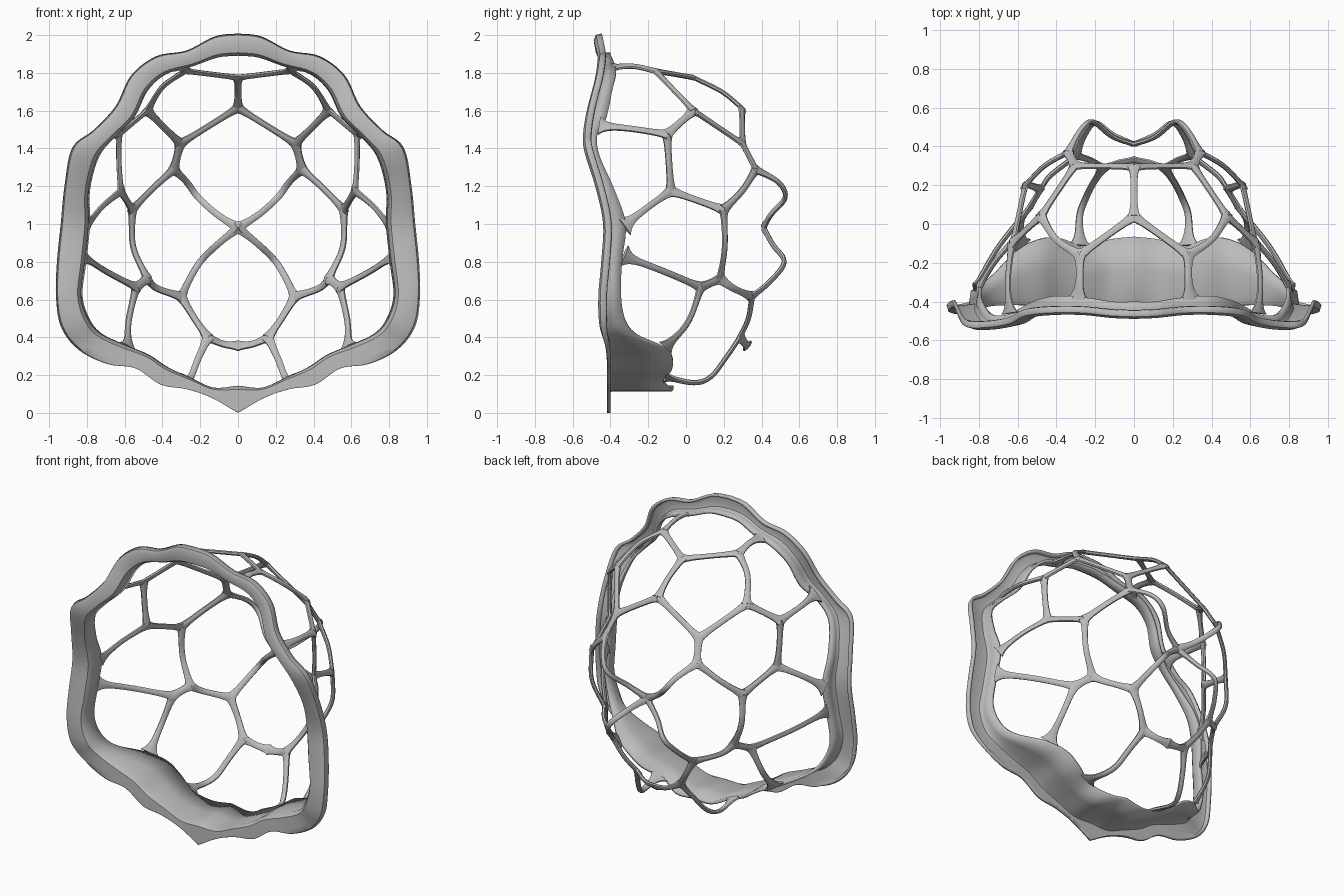
import bpy, bmesh, math
from mathutils import Vector

cube = bpy.data.objects.get("Cube")
if cube:
    bpy.data.objects.remove(cube, do_unlink=True)

# One plain grey for the whole frame
grey = bpy.data.materials.new("plain_grey")
grey.use_nodes = True
colour = (0.5, 0.5, 0.5, 1)
grey.diffuse_color = colour
grey.node_tree.nodes["Principled BSDF"].inputs["Base Color"].default_value = colour


def spline(points, steps):
    """Catmull-Rom samples through points of any dimension."""
    pts = [Vector(p) for p in points]
    pts = [pts[0] * 2 - pts[1]] + pts + [pts[-1] * 2 - pts[-2]]
    out = []
    for a, b, c, d in zip(pts, pts[1:], pts[2:], pts[3:]):
        for i in range(steps):
            t = i / steps
            out.append(b + (c - a) * (t / 2)
                       + (a * 2 - b * 5 + c * 4 - d) * (t * t / 2)
                       + (b * 3 - a - c * 3 + d) * (t ** 3 / 2))
    return out + [pts[-2]]


def finish(bm, name, mirror=True, thickness=0):
    """Turn the bmesh into a shaded, optionally mirrored, object."""
    bmesh.ops.recalc_face_normals(bm, faces=bm.faces)
    mesh = bpy.data.meshes.new(name)
    bm.to_mesh(mesh)
    bm.free()
    mesh.materials.append(grey)
    obj = bpy.data.objects.new(name, mesh)
    bpy.context.collection.objects.link(obj)
    if mirror:
        mod = obj.modifiers.new("mirror", 'MIRROR')
        mod.use_clip = True
    if thickness:
        mod = obj.modifiers.new("thickness", 'SOLIDIFY')
        mod.thickness = thickness
        mod.offset = 0
    bpy.ops.object.select_all(action='DESELECT')
    obj.select_set(True)
    bpy.context.view_layer.objects.active = obj
    bpy.ops.object.shade_smooth_by_angle(angle=math.radians(40))
    return obj


def bridge(bm, rings, closed=False):
    for a, b in zip(rings, rings[1:]):
        n = len(a)
        for i in range(n if closed else n - 1):
            j = (i + 1) % n
            bm.faces.new((a[i], a[j], b[j], b[i]))


# Rim and lower tray: outer x, outer z, inner x, inner z, front y, back y
rim_rows = [
    (0, 2, 0, 1.9, -.48, -.4),
    (.12, 1.985, .11, 1.89, -.475, -.4),
    (.27, 1.91, .24, 1.845, -.46, -.38),
    (.43, 1.88, .39, 1.8, -.46, -.37),
    (.56, 1.78, .49, 1.71, -.475, -.39),
    (.64, 1.62, .56, 1.57, -.515, -.42),
    (.76, 1.49, .66, 1.47, -.535, -.47),
    (.87, 1.4, .75, 1.36, -.53, -.46),
    (.91, 1.2, .8, 1.18, -.47, -.38),
    (.93, 1, .8, 1, -.43, -.32),
    (.95, .8, .82, .8, -.44, -.34),
    (.955, .62, .84, .62, -.455, -.345),
    (.93, .46, .8, .49, -.45, -.32),
    (.84, .34, .73, .41, -.42, -.26),
    (.69, .26, .6, .35, -.41, -.13),
    (.54, .235, .48, .3, -.41, -.075),
    (.41, .15, .38, .235, -.41, -.075),
    (.27, .125, .25, .175, -.41, -.12),
    (.14, .08, .13, .125, -.41, -.08),
    (0, 0, 0, .135, -.41, -.065),
]
bm = bmesh.new()
rings = []
for ox, oz, ix, iz, front, back in spline(rim_rows, 5):
    lip = min(1, max(0, (oz - .25) * 4))      # the lower lip is flat
    section = [
        (ox, front + .035 * lip, oz),
        (ox * .94 + ix * .06, front + .008 * lip, oz * .94 + iz * .06),
        (ox * .7 + ix * .3, front, oz * .7 + iz * .3),
        (ox * .12 + ix * .88, front + .01 * lip, oz * .12 + iz * .88),
        (ix, front + .03, iz),
        (ix, (front + back) / 2, iz),
        (ix * .99, back, iz),
    ]
    rings.append([bm.verts.new(p) for p in section])
bridge(bm, rings)
finish(bm, "rim_and_tray", thickness=.018)

# Lattice junctions on the model's left half
crown = (0, .04, 1.775)
crown_back = (0, .295, 1.615)
top = (.28, -.16, 1.81)
shoulder = (.48, .04, 1.6)
temple = (.63, -.1, 1.475)
side = (.62, -.08, 1.175)
back_upper = (.305, .3, 1.425)
back_mid = (.34, .37, 1.29)
flank = (.56, .2, 1.075)
centre = (0, .41, .98)
hip = (.48, .18, .71)
hip_front = (.54, .08, .665)
back_lower = (.3, .35, .615)
tail = (.16, .285, .4)
tail_centre = (0, .325, .355)

# Struts: name, path, whether it widens where it meets the rim at its end
struts = [
    ("crown_strut", [crown, top], False),
    ("top_rim_strut", [top, (.28, -.28, 1.835), (.29, -.39, 1.83)], True),
    ("top_side_strut", [top, (.4, -.08, 1.725), shoulder], False),
    ("shoulder_strut", [shoulder, temple], False),
    ("temple_rim_strut", [temple, (.65, -.3, 1.505), (.64, -.46, 1.52)], True),
    ("temple_side_strut", [temple, (.63, -.09, 1.32), side], False),
    ("shoulder_back_strut", [shoulder, back_upper], False),
    ("crown_back_strut", [crown_back, back_upper], False),
    ("back_short_strut", [back_upper, back_mid], False),
    ("back_flank_strut", [back_mid, (.46, .3, 1.18), flank], False),
    ("side_flank_strut", [side, flank], False),
    ("side_rim_strut", [side, (.72, -.2, 1.09), (.8, -.33, .99)], True),
    ("flank_strut", [flank, (.555, .205, .88), hip], False),
    ("upper_cross_strut", [back_mid, (.27, .49, 1.22), (.21, .525, 1.14),
                           (.11, .45, 1.05), centre], False),
    ("lower_cross_strut", [back_lower, (.26, .45, .7), (.2, .52, .8),
                           (.11, .46, .89), centre], False),
    ("hip_back_strut", [hip, (.43, .25, .66), back_lower], False),
    ("hip_short_strut", [hip, hip_front], False),
    ("hip_rim_strut", [hip_front, (.7, -.12, .75), (.82, -.33, .83)], True),
    ("hip_tray_strut", [hip_front, (.58, .01, .48), (.58, -.11, .345)], True),
    ("tail_strut", [back_lower, (.23, .33, .5), tail], False),
    ("tail_centre_strut", [tail, (.08, .315, .365), tail_centre], False),
    ("tail_tray_strut", [tail, (.21, .21, .29), (.25, .13, .19),
                         (.28, .04, .16), (.28, -.11, .19)], True),
    ("crown_centre_strut", [crown, (0, .19, 1.7), crown_back], False),
]

HUB = Vector((0, -.4, .95))


def build_strut(name, path, meets_rim):
    """Flat rounded band facing outward, flared at both ends."""
    pts = spline(path, 12 if len(path) < 4 else 7)
    dist = [0]
    for a, b in zip(pts, pts[1:]):
        dist.append(dist[-1] + (b - a).length)
    bm = bmesh.new()
    rings = []
    last = len(pts) - 1
    for i, p in enumerate(pts):
        along = (pts[min(i + 1, last)] - pts[max(i - 1, 0)]).normalized()
        out = p - HUB
        out = (out - along * out.dot(along)).normalized()
        across = along.cross(out)
        half = .017 + .016 * math.exp(-dist[i] / .035)
        end_flare = .045 if meets_rim else .016
        half += end_flare * math.exp(-(dist[-1] - dist[i]) / .035)
        ring = []
        for k in range(8):
            a = math.tau * (k + .5) / 8
            ring.append(bm.verts.new(p + across * (half * 1.08 * math.cos(a))
                                     + out * (.013 * math.sin(a))))
        rings.append(ring)
    bridge(bm, rings, closed=True)
    bm.faces.new(rings[0])
    bm.faces.new(rings[-1])
    obj = finish(bm, name, mirror=name != "crown_centre_strut")
    for mod in obj.modifiers:
        if mod.type == 'MIRROR':
            mod.use_clip = False
            mod.use_mirror_merge = False


for strut in struts:
    build_strut(*strut)
